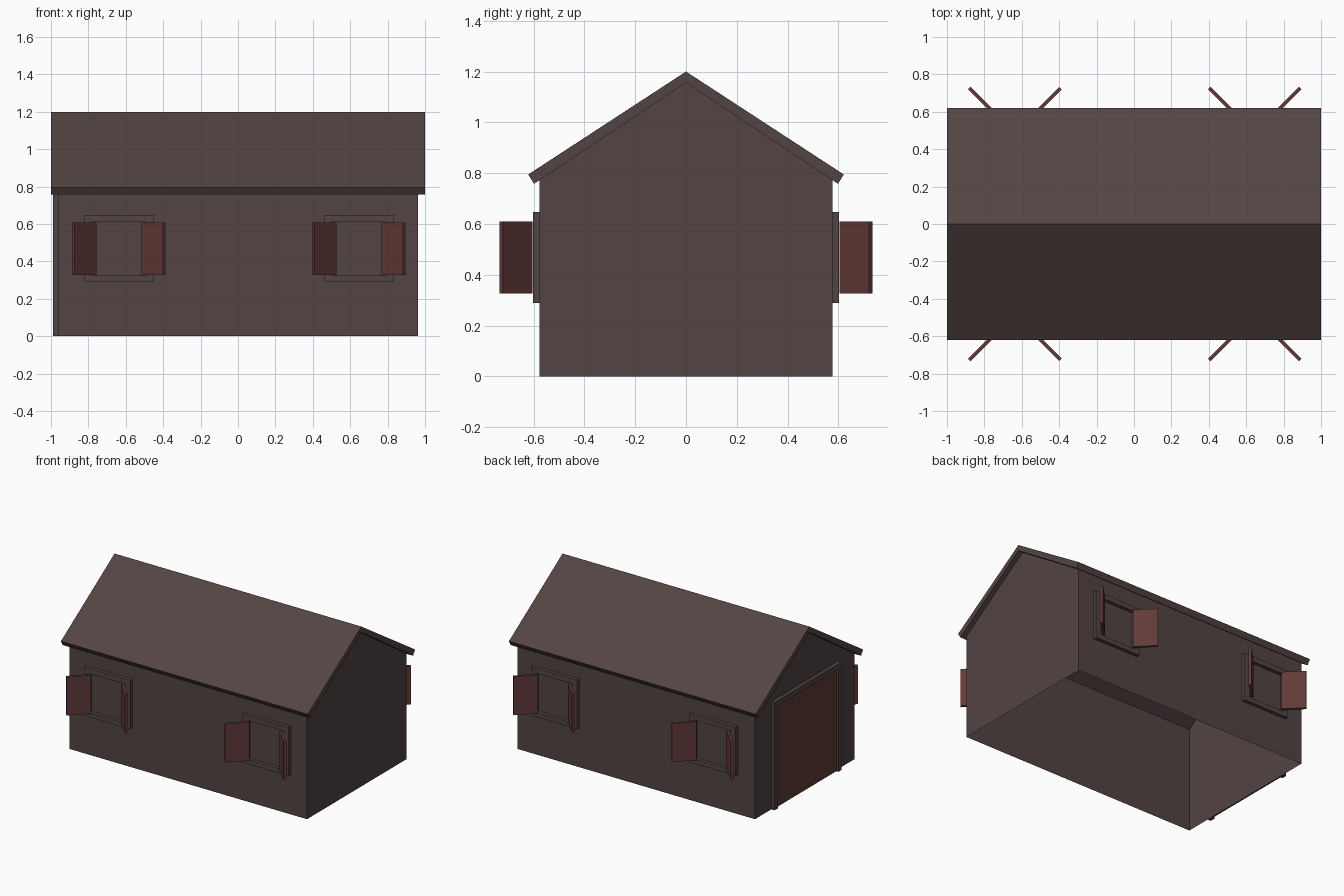
import bpy, bmesh
from mathutils import Vector

if "Cube" in bpy.data.objects:
    bpy.data.objects.remove(bpy.data.objects["Cube"])


def material(name, rgb):
    m = bpy.data.materials.new(name)
    m.diffuse_color = (*rgb, 1)
    m.use_nodes = True
    m.node_tree.nodes["Principled BSDF"].inputs["Base Color"].default_value = m.diffuse_color
    return m


WALL = material("wall_brown", (0.084, 0.057, 0.058))
ROOF = material("roof_brown", (0.086, 0.059, 0.056))
RED = material("dark_red", (0.120, 0.042, 0.040))


def finish(name, bm, mat):
    bmesh.ops.recalc_face_normals(bm, faces=bm.faces)
    me = bpy.data.meshes.new(name)
    bm.to_mesh(me)
    bm.free()
    me.materials.append(mat)
    ob = bpy.data.objects.new(name, me)
    bpy.context.collection.objects.link(ob)
    return ob


def prism(name, points, sweep, mat, keep=None):
    """Extrude a flat polygon along a vector; keep() can drop faces afterwards."""
    bm = bmesh.new()
    face = bm.faces.new([bm.verts.new(p) for p in points])
    out = bmesh.ops.extrude_face_region(bm, geom=[face])
    moved = [v for v in out["geom"] if isinstance(v, bmesh.types.BMVert)]
    bmesh.ops.translate(bm, verts=moved, vec=Vector(sweep))
    bmesh.ops.recalc_face_normals(bm, faces=bm.faces)
    if keep:
        drop = [f for f in bm.faces if not keep(f)]
        bmesh.ops.delete(bm, geom=drop, context='FACES')
    return finish(name, bm, mat)


def window_frame(name, cx, side):
    """Rectangular ring standing proud of the long wall."""
    bm = bmesh.new()
    loops = []
    for hw, z0, z1 in ((0.187, 0.29, 0.647), (0.145, 0.325, 0.61)):
        for y in (0.577, 0.603):
            loops.append([bm.verts.new((cx + x, side * y, z)) for x, z in
                          ((-hw, z0), (hw, z0), (hw, z1), (-hw, z1))])
    ob, of, ib, if_ = loops
    for a, b in ((ob, of), (of, if_), (if_, ib)):
        for i in range(4):
            j = (i + 1) % 4
            bm.faces.new((a[i], a[j], b[j], b[i]))
    return finish(name, bm, WALL)


# hollow house shell: walls only, open below and under the roof
prism("house_walls", [(-0.963, y, z) for y, z in
      ((-0.577, 0), (0.577, 0), (0.577, 0.772), (0, 1.157), (-0.577, 0.772))],
      (1.926, 0, 0), WALL, keep=lambda f: abs(f.normal.z) < 0.1)

# pitched roof slab
prism("roof", [(-1, y, z) for y, z in
      ((-0.621, 0.795), (0, 1.2), (0.621, 0.795),
       (0.598, 0.758), (0, 1.157), (-0.598, 0.758))],
      (2, 0, 0), ROOF)

# windows with open shutters on both long sides
for side, label in ((-1, "front"), (1, "back")):
    for k, cx in enumerate((-0.637, 0.646)):
        window_frame(f"{label}_window_frame_{k + 1}", cx, side)
        for s in (-1, 1):
            hinge = Vector((cx + s * 0.127, side * 0.610, 0.327))
            along = Vector((s, side, 0)).normalized() * 0.165
            across = Vector((s, -side, 0)).normalized() * 0.0095
            prism(f"{label}_shutter_{k + 1}_{'left' if s < 0 else 'right'}",
                  [hinge - across, hinge + along - across,
                   hinge + along + across, hinge + across],
                  (0, 0, 0.282), RED)

# large door on the left end, with a surrounding frame
prism("door", [(-0.973, y, z) for y, z in
      ((-0.352, 0), (0.352, 0), (0.352, 0.755), (-0.352, 0.755))],
      (0.01, 0, 0), RED)
prism("door_frame", [(-0.99, y, z) for y, z in
      ((-0.388, 0), (-0.388, 0.79), (0.388, 0.79), (0.388, 0),
       (0.35, 0), (0.35, 0.752), (-0.35, 0.752), (-0.35, 0))],
      (0.027, 0, 0), WALL)
